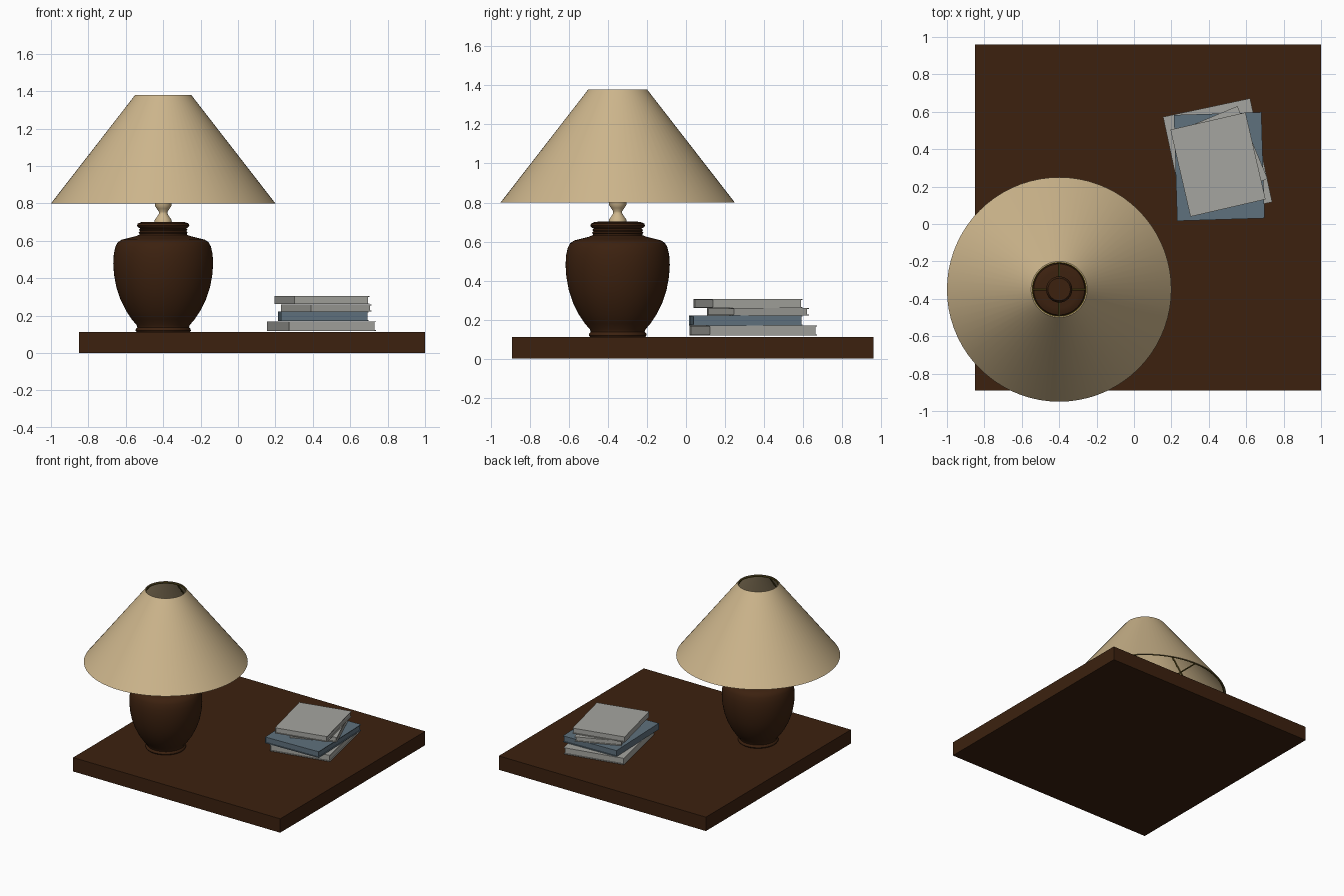
import bpy, bmesh, math
from mathutils import Vector, Matrix

if "Cube" in bpy.data.objects:
    bpy.data.objects.remove(bpy.data.objects["Cube"])

LAMP = Vector((-0.40, -0.35, 0))


def material(name, rgb):
    m = bpy.data.materials.new(name)
    m.diffuse_color = (*rgb, 1)
    m.use_nodes = True
    m.node_tree.nodes["Principled BSDF"].inputs["Base Color"].default_value = m.diffuse_color
    return m


WOOD = material("dark_wood", (0.045, 0.0152, 0.0048))
CREAM = material("cream_fabric", (0.61, 0.465, 0.262))
BRASS = material("dark_brass", (0.125, 0.09, 0.012))
GREY = material("grey_book", (0.378, 0.378, 0.35))
BLUE = material("blue_book", (0.114, 0.165, 0.205))


def finish(name, bm, mat, smooth=None):
    bmesh.ops.recalc_face_normals(bm, faces=bm.faces)
    me = bpy.data.meshes.new(name)
    bm.to_mesh(me)
    bm.free()
    me.materials.append(mat)
    ob = bpy.data.objects.new(name, me)
    bpy.context.collection.objects.link(ob)
    if smooth:
        bpy.ops.object.select_all(action='DESELECT')
        ob.select_set(True)
        bpy.context.view_layer.objects.active = ob
        bpy.ops.object.shade_smooth_by_angle(angle=math.radians(smooth))
    return ob


def lathe(name, profile, mat, closed=False, steps=64, smooth=40):
    """Spin a (radius, height) profile round the lamp axis."""
    bm = bmesh.new()
    pts = profile + profile[:1] if closed else profile
    vs = [bm.verts.new((r, 0, z)) for r, z in pts]
    es = [bm.edges.new(p) for p in zip(vs, vs[1:])]
    bmesh.ops.spin(bm, geom=vs + es, cent=(0, 0, 0), axis=(0, 0, 1),
                   angle=math.tau, steps=steps)
    bmesh.ops.remove_doubles(bm, verts=bm.verts, dist=1e-5)
    bmesh.ops.translate(bm, verts=bm.verts, vec=LAMP)
    return finish(name, bm, mat, smooth)


def box(bm, x0, x1, y0, y1, z0, z1):
    size = Matrix.Diagonal((x1 - x0, y1 - y0, z1 - z0, 1))
    mid = Matrix.Translation(((x0 + x1) / 2, (y0 + y1) / 2, (z0 + z1) / 2))
    bmesh.ops.create_cube(bm, size=1, matrix=mid @ size)


def rod(name, a, b, radius):
    a, b = Vector(a) + LAMP, Vector(b) + LAMP
    d = b - a
    bm = bmesh.new()
    bmesh.ops.create_cone(bm, cap_ends=True, segments=8, radius1=radius, radius2=radius,
                          depth=d.length, matrix=Matrix.Translation((a + b) / 2)
                          @ d.to_track_quat('Z', 'Y').to_matrix().to_4x4())
    return finish(name, bm, BRASS, 50)


def wire_ring(name, radius, z, t):
    loop = [(radius + t * math.cos(k * math.tau / 8), z + t * math.sin(k * math.tau / 8))
            for k in range(8)]
    return lathe(name, loop, BRASS, closed=True, smooth=60)


# table top
bm = bmesh.new()
box(bm, -0.85, 1.0, -0.89, 0.96, 0, 0.112)
finish("table_top", bm, WOOD)

# turned lamp body with foot, shoulder and ringed collar
lathe("lamp_body", [
    (0, 0.112), (0.142, 0.112), (0.148, 0.12), (0.146, 0.13), (0.138, 0.137), (0.142, 0.15),
    (0.168, 0.18), (0.198, 0.225), (0.228, 0.285), (0.25, 0.35), (0.263, 0.42), (0.267, 0.48),
    (0.264, 0.53), (0.255, 0.57), (0.243, 0.592), (0.222, 0.606), (0.19, 0.614), (0.15, 0.624),
    (0.128, 0.632), (0.126, 0.638), (0.132, 0.645), (0.124, 0.652), (0.13, 0.66),
    (0.122, 0.666), (0.136, 0.674), (0.14, 0.682), (0.136, 0.692), (0.12, 0.699),
    (0.10, 0.702), (0, 0.702)], WOOD)

# waisted stem and bulb socket
lathe("lamp_stem", [(0, 0.70), (0.046, 0.70), (0.045, 0.712), (0.032, 0.73), (0.023, 0.745),
                    (0.023, 0.755), (0.034, 0.772), (0.044, 0.787), (0.045, 0.803),
                    (0, 0.803)], CREAM, steps=32)
lathe("bulb_socket", [(0, 0.803), (0.07, 0.803), (0.07, 0.83), (0.06, 0.845), (0, 0.845)],
      WOOD, steps=32)

# thin conical shade
lathe("lamp_shade", [(0.60, 0.80), (0.15, 1.38), (0.146, 1.38), (0.596, 0.80)],
      CREAM, closed=True, steps=72)

# wire frame inside the shade
wire_ring("frame_ring_bottom", 0.583, 0.808, 0.006)
wire_ring("frame_ring_top", 0.145, 1.369, 0.005)
for i in range(4):
    c, s = round(math.cos(i * math.pi / 2)), round(math.sin(i * math.pi / 2))
    rod(f"frame_spoke_{i + 1}", (0.06 * c, 0.06 * s, 0.81), (0.583 * c, 0.583 * s, 0.81), 0.005)
    rod(f"frame_rib_{i + 1}", (0.583 * c, 0.583 * s, 0.81), (0.145 * c, 0.145 * s, 1.369), 0.005)


def book(name, cx, cy, z0, z1, w, h, angle, mat):
    """Two covers, a spine on the left and a slightly inset page block."""
    bm = bmesh.new()
    x, y, t, i = w / 2, h / 2, 0.005, 0.007
    box(bm, -x, x, -y, y, z0, z0 + t)
    box(bm, -x, x, -y, y, z1 - t, z1)
    box(bm, -x, -x + t, -y, y, z0 + t, z1 - t)
    box(bm, -x + t, x - i, -y + i, y - i, z0 + t, z1 - t)
    bmesh.ops.transform(bm, verts=bm.verts, matrix=Matrix.Translation((cx, cy, 0))
                        @ Matrix.Rotation(math.radians(angle), 4, 'Z'))
    return finish(name, bm, mat)


# stack of books
book("book_bottom", 0.447, 0.345, 0.118, 0.170, 0.476, 0.567, 12, GREY)
book("book_blue", 0.456, 0.307, 0.171, 0.221, 0.468, 0.567, 1.8, BLUE)
book("book_small", 0.472, 0.369, 0.222, 0.260, 0.35, 0.42, 22.6, GREY)
book("book_top", 0.449, 0.318, 0.261, 0.306, 0.412, 0.477, 13, GREY)
